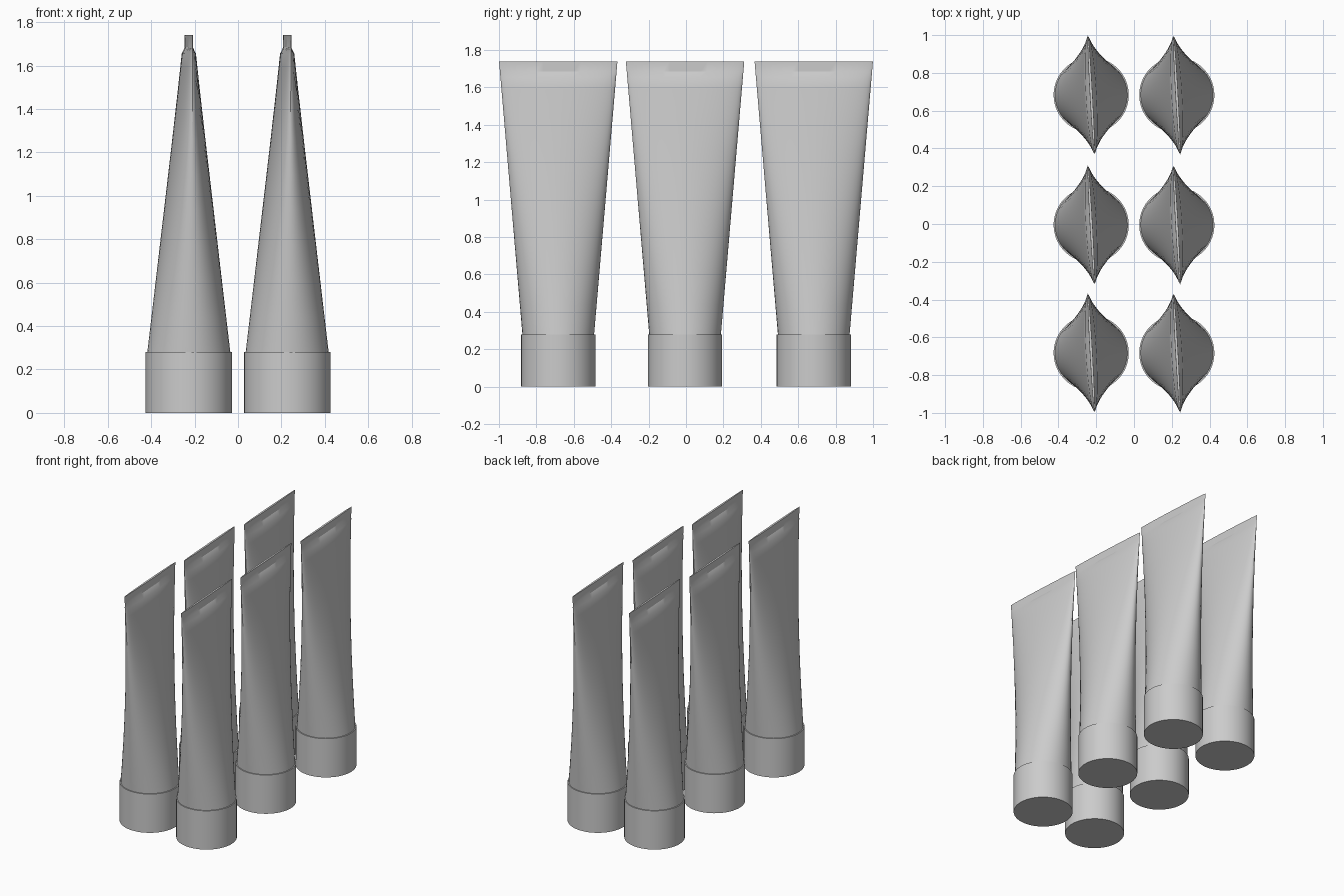
import bpy, bmesh, math

if "Cube" in bpy.data.objects:
    bpy.data.objects.remove(bpy.data.objects["Cube"])

N = 48
TILT = math.radians(3.2)


def loft(name, rings, loc):
    """Closed skin through elliptical rings given as (half_x, half_y, z)."""
    bm = bmesh.new()
    loops = []
    for a, b, z in rings:
        loops.append([bm.verts.new((a * math.cos(2 * math.pi * i / N),
                                    b * math.sin(2 * math.pi * i / N), z))
                      for i in range(N)])
    for lo, hi in zip(loops, loops[1:]):
        for i in range(N):
            j = (i + 1) % N
            bm.faces.new((lo[i], lo[j], hi[j], hi[i]))
    bm.faces.new(loops[0][::-1])
    bm.faces.new(loops[-1])
    me = bpy.data.meshes.new(name)
    bm.to_mesh(me)
    bm.free()
    ob = bpy.data.objects.new(name, me)
    bpy.context.collection.objects.link(ob)
    ob.location = loc
    ob.rotation_euler.z = TILT
    bpy.ops.object.select_all(action='DESELECT')
    ob.select_set(True)
    bpy.context.view_layer.objects.active = ob
    bpy.ops.object.shade_smooth_by_angle(angle=math.radians(30))
    return ob


def half_y(z):
    return 0.192 + 0.125 * (z - 0.28) / 1.46


# round cap the tube stands on
cap = [(0.199, 0.199, 0), (0.199, 0.199, 0.28)]

# body: round at the cap, pinched to a flat line at the top
body = []
for k in range(9):
    t = k / 8
    z = 0.275 + t * (1.59 - 0.275)
    body.append((0.192 + (0.036 - 0.192) * t, half_y(z), z))

# crimped seal closing the body
seal = [(a, half_y(z), z) for a, z in
        ((0.036, 1.59), (0.028, 1.655), (0.008, 1.685), (0.007, 1.74))]

for x in (-0.2265, 0.2265):
    for y in (-0.683, -0.005, 0.683):
        loft("cap", cap, (x, y, 0))
        loft("tube_body", body + seal[1:], (x, y, 0))
